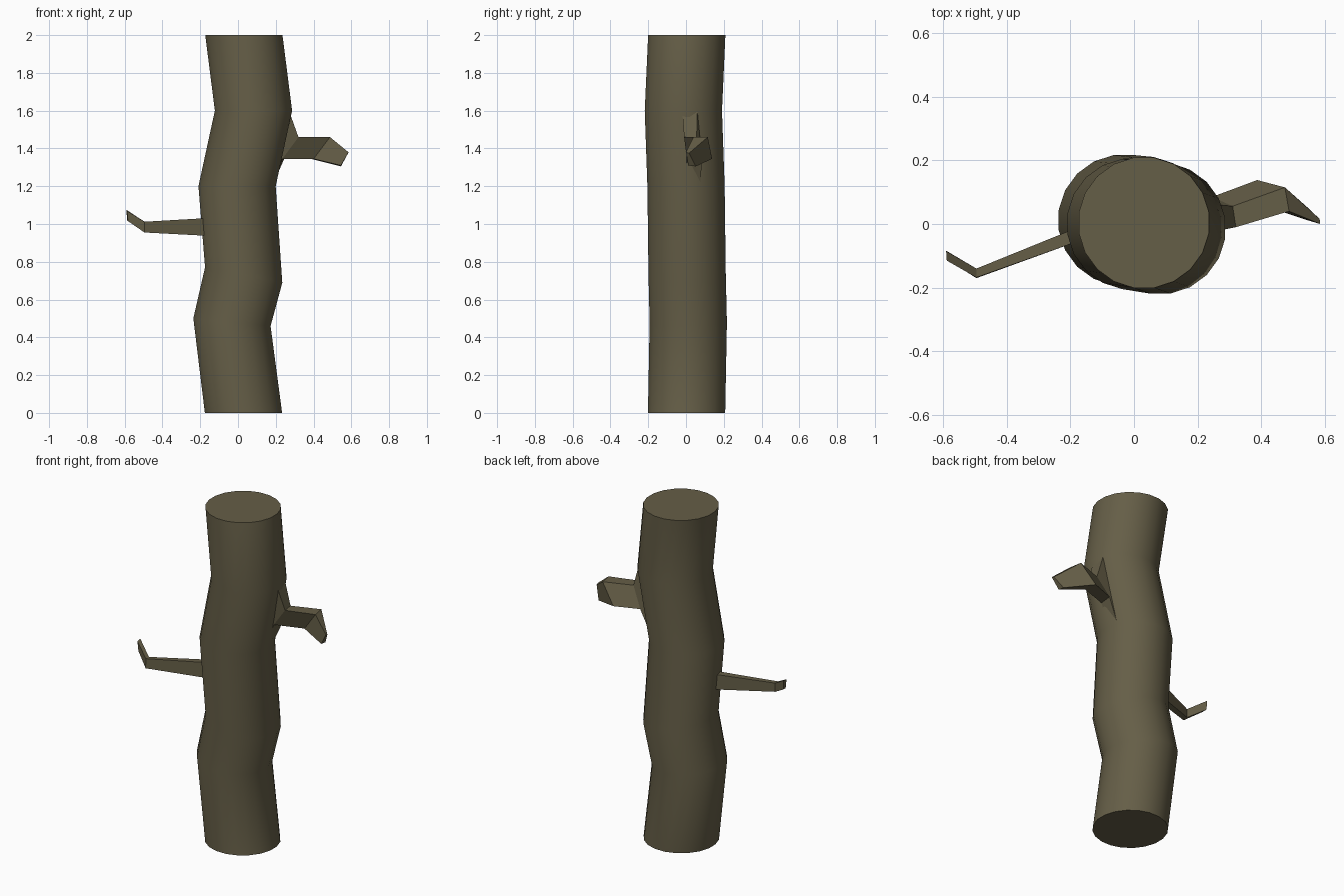
import bpy, math

if "Cube" in bpy.data.objects:
    bpy.data.objects.remove(bpy.data.objects["Cube"])

bark = bpy.data.materials.new("brown bark")
bark.diffuse_color = (0.130, 0.112, 0.063, 1)
bark.use_nodes = True
bark.node_tree.nodes["Principled BSDF"].inputs["Base Color"].default_value = bark.diffuse_color


def loft(name, rings):
    """Skin a list of equal-sized vertex rings and cap both ends."""
    n = len(rings[0])
    verts = [v for ring in rings for v in ring]
    faces = [tuple(range(n))[::-1],
             tuple(range((len(rings) - 1) * n, len(rings) * n))]
    for r in range(len(rings) - 1):
        for i in range(n):
            j = (i + 1) % n
            faces.append((r * n + i, r * n + j, (r + 1) * n + j, (r + 1) * n + i))
    mesh = bpy.data.meshes.new(name)
    mesh.from_pydata(verts, [], faces)
    mesh.materials.append(bark)
    obj = bpy.data.objects.new(name, mesh)
    bpy.context.collection.objects.link(obj)
    # keep the normals outward
    bpy.context.view_layer.objects.active = obj
    bpy.ops.object.select_all(action='DESELECT')
    obj.select_set(True)
    bpy.ops.object.mode_set(mode='EDIT')
    bpy.ops.mesh.select_all(action='SELECT')
    bpy.ops.mesh.normals_make_consistent(inside=False)
    bpy.ops.object.mode_set(mode='OBJECT')
    return obj


# Crooked trunk: centre x, y, z and tilt of each ring
SIDES, RADIUS = 20, 0.207
path = [(0.029, 0.003, 0.0, 0.0), (-0.032, 0.012, 0.48, -0.1),
        (0.03, 0.006, 0.73, -0.2), (-0.005, 0.0, 1.2, 0.0),
        (0.082, -0.014, 1.6, 0.0), (0.031, 0.004, 2.0, 0.0)]
rings = []
for cx, cy, cz, tilt in path:
    ring = []
    for i in range(SIDES):
        a = 2 * math.pi * (i + 0.5) / SIDES
        dx = RADIUS * math.cos(a)
        ring.append((cx + dx, cy + RADIUS * math.sin(a), cz + tilt * dx))
    rings.append(ring)
loft("trunk", rings)
bpy.ops.object.shade_smooth_by_angle(angle=math.radians(40))

# Thick broken branch on the right, flaring out of the trunk
loft("right_branch", [
    [(0.27, -0.02, 1.6), (0.27, 0.06, 1.6), (0.18, 0.075, 1.2), (0.18, 0.0, 1.2)],
    [(0.32, -0.01, 1.46), (0.31, 0.056, 1.46), (0.245, 0.085, 1.345), (0.235, 0.005, 1.345)],
    [(0.487, 0.04, 1.46), (0.474, 0.115, 1.46), (0.387, 0.138, 1.345), (0.40, 0.06, 1.345)],
    [(0.585, 0.0, 1.38), (0.583, 0.016, 1.375), (0.545, 0.052, 1.305), (0.545, 0.012, 1.31)],
])

# Thin twig on the left with a bent tip
loft("left_twig", [
    [(-0.15, -0.045, 0.937), (-0.15, 0.0, 0.937), (-0.15, 0.0, 1.032), (-0.15, -0.045, 1.032)],
    [(-0.495, -0.17, 0.955), (-0.495, -0.14, 0.96), (-0.495, -0.14, 1.012), (-0.495, -0.168, 1.012)],
    [(-0.582, -0.115, 1.015), (-0.588, -0.085, 1.02), (-0.59, -0.085, 1.075), (-0.588, -0.115, 1.07)],
])
